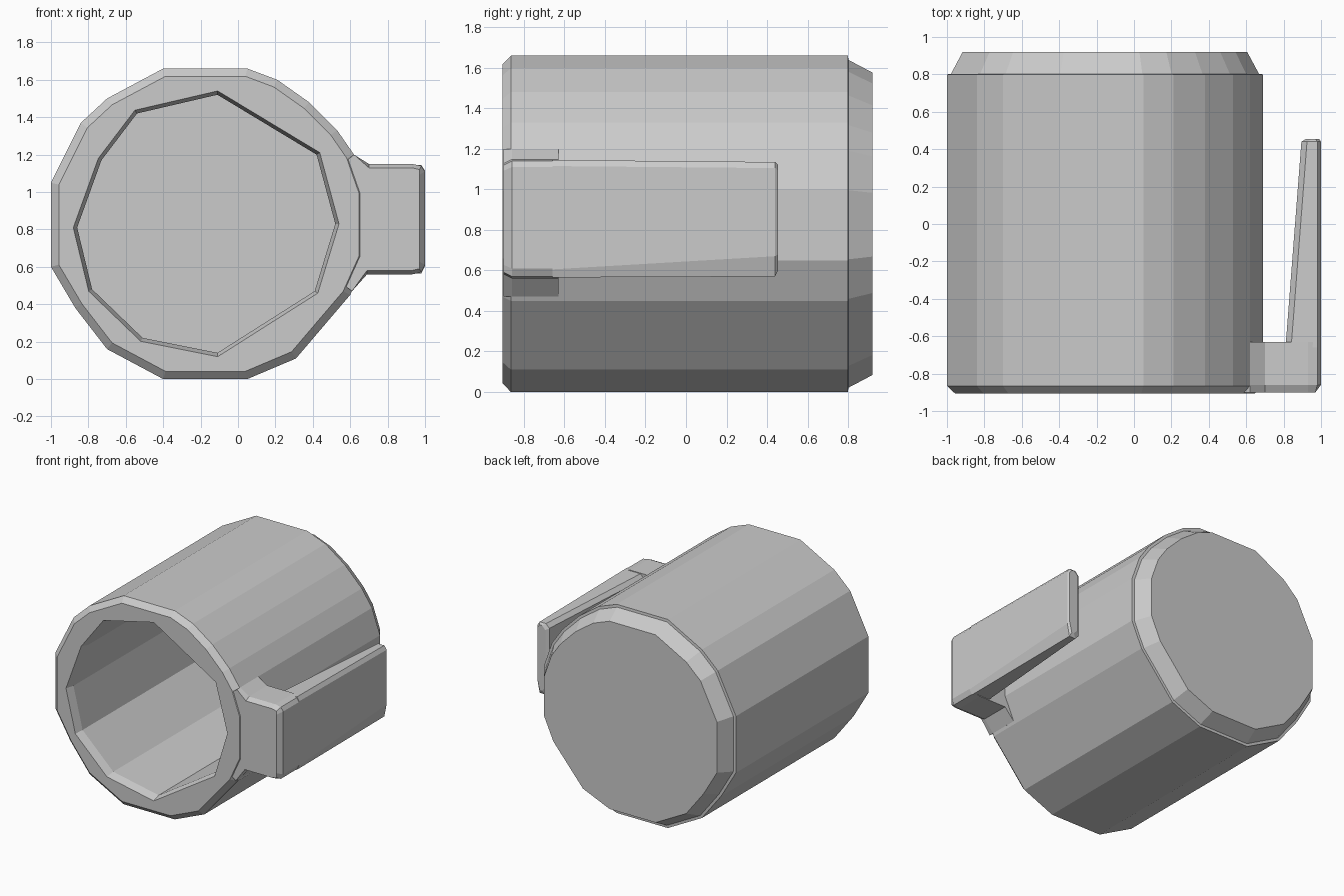
import bpy, bmesh

if "Cube" in bpy.data.objects:
    bpy.data.objects.remove(bpy.data.objects["Cube"])

BODY = [(-1, 1.05), (-.84, 1.37), (-.7, 1.5), (-.4, 1.66), (.05, 1.66), (.21, 1.6),
        (.38, 1.48), (.53, 1.33), (.62, 1.2), (.69, 1.0), (.69, .65), (.6, .45),
        (.31, .11), (.05, 0), (-.4, 0), (-.7, .16), (-.87, .38), (-1, .6)]
BORE = [(-.11, 1.52), (.42, 1.2), (.52, .83), (.41, .47), (-.11, .14),
        (-.51, .22), (-.78, .48), (-.86, .81), (-.73, 1.17), (-.54, 1.42)]


def loft(name, rings):
    """Join equal-length rings of 3D points into a capped solid."""
    bm = bmesh.new()
    loops = [[bm.verts.new(p) for p in r] for r in rings]
    for a, b in zip(loops, loops[1:]):
        for i in range(len(a)):
            j = (i + 1) % len(a)
            bm.faces.new((a[i], a[j], b[j], b[i]))
    bm.faces.new(loops[0])
    bm.faces.new(loops[-1])
    bmesh.ops.recalc_face_normals(bm, faces=bm.faces)
    me = bpy.data.meshes.new(name)
    bm.to_mesh(me)
    bm.free()
    ob = bpy.data.objects.new(name, me)
    bpy.context.collection.objects.link(ob)
    return ob


def ring(outline, y, s=1.0, cx=-.16, cz=.83):
    return [(cx + (x - cx) * s, y, cz + (z - cz) * s) for x, z in outline]


# Cup lying on its side: chamfered rim at the front, stepped base at the back
cup = loft("cup_body", [ring(BODY, -.905, .95), ring(BODY, -.865), ring(BODY, .8),
                        ring(BODY, .802, .975), ring(BODY, .92, .9)])

# Hollow interior with a slightly flared mouth
bore = loft("bore_cutter", [ring(BORE, -.95, 1.05), ring(BORE, -.84), ring(BORE, .78)])
bore.hide_render = True
cut = cup.modifiers.new("hollow", 'BOOLEAN')
cut.operation, cut.object, cut.solver = 'DIFFERENCE', bore, 'EXACT'
bpy.context.view_layer.objects.active = cup
cup.select_set(True)
bpy.ops.object.modifier_apply(modifier=cut.name)
bpy.data.objects.remove(bore)

# Handle arm: flared where it meets the rim, chamfered at the outer end
ARM = [(.57, 1.16), (.62, 1.2), (.7, 1.15), (.93, 1.15), (.98, 1.14), (1, 1.11),
       (1, .61), (.98, .57), (.93, .56), (.69, .56), (.61, .47), (.57, .5)]
front = [(min(x, .97), -.9, .855 + (z - .855) * (.93 if x > .65 else 1)) for x, z in ARM]
loft("handle_arm", [front, ring(ARM, -.86), ring(ARM, -.63)])


# Free-standing handle grip: a plate that thins towards its open end
def grip_ring(y, x0, x1, z0, z1, c):
    return [(x0, y, z0 + .03), (x0 + .03, y, z0), (x1 - .02, y, z0), (x1, y, z0 + c),
            (x1, y, z1 - .03), (x1 - .02, y, z1), (x0 + .03, y, z1), (x0, y, z1 - .03)]


loft("handle_grip", [grip_ring(-.66, .81, 1, .565, 1.145, .04),
                     grip_ring(.44, .895, 1, .57, 1.135, .1),
                     grip_ring(.455, .92, .99, .6, 1.12, .08)])
